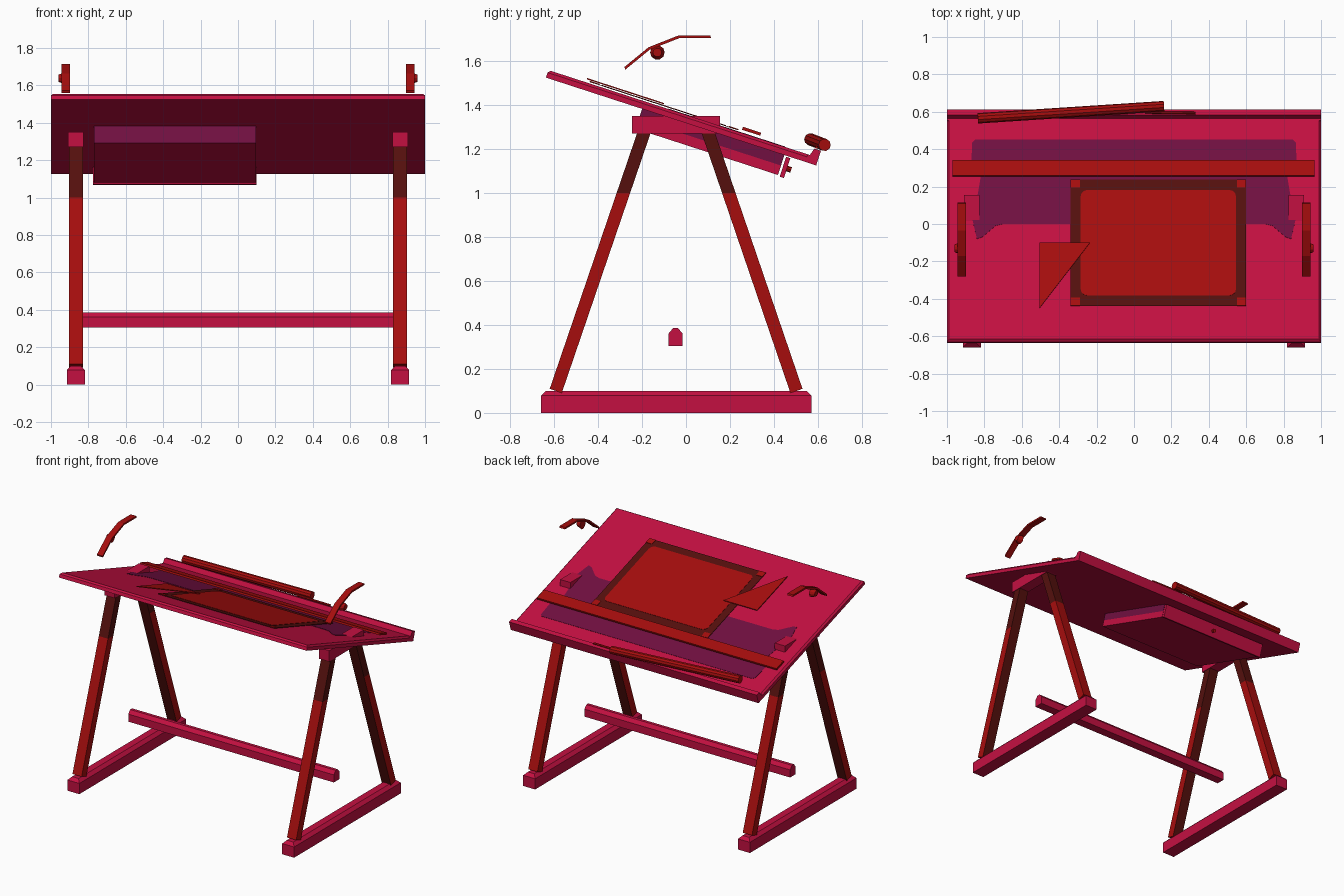
import bpy, bmesh, math
from mathutils import Matrix, Vector

default = bpy.data.objects.get("Cube")
if default:
    bpy.data.objects.remove(default)


def material(name, rgb):
    m = bpy.data.materials.new(name)
    m.use_nodes = True
    m.diffuse_color = (*rgb, 1)
    node = next(n for n in m.node_tree.nodes if n.type == "BSDF_PRINCIPLED")
    node.inputs["Base Color"].default_value = (*rgb, 1)
    node.inputs["Roughness"].default_value = 0.8
    return m


CRIMSON = material("crimson", (0.55, 0.005, 0.053))
RED = material("red", (0.38, 0.004, 0.004))
PURPLE = material("purple", (0.165, 0.005, 0.052))
BROWN = material("dark brown", (0.09, 0.005, 0.004))

# Frame of the tilted board: origin on its high front lower edge, y runs down the slope
TILT = Matrix.Translation((0, -0.637, 1.524)) @ Matrix.Rotation(math.radians(-18), 4, "X")
FLAT = Matrix.Identity(4)


def finish(name, bm, mats, matrix=FLAT, rule=None):
    bmesh.ops.recalc_face_normals(bm, faces=bm.faces)
    bm.normal_update()
    if rule:
        for f in bm.faces:
            f.material_index = rule(f.calc_center_median(), f.normal)
    me = bpy.data.meshes.new(name)
    bm.to_mesh(me)
    bm.free()
    for m in mats:
        me.materials.append(m)
    ob = bpy.data.objects.new(name, me)
    ob.matrix_world = matrix
    bpy.context.collection.objects.link(ob)
    return ob


def box(name, x, y, z, mats, matrix=FLAT, chamfer=0, cut=None, rule=None):
    """Box from ranges, with optional chamfered top edges and a level cut."""
    bm = bmesh.new()
    bmesh.ops.create_cube(bm, size=1)
    for v in bm.verts:
        v.co = [r[0] + (c + 0.5) * (r[1] - r[0]) for r, c in zip((x, y, z), v.co)]
    if chamfer:
        top = [e for e in bm.edges if all(v.co.z > z[1] - 1e-5 for v in e.verts)]
        bmesh.ops.bevel(bm, geom=top, offset=chamfer, segments=1, affect="EDGES")
    if cut is not None:
        bmesh.ops.bisect_plane(bm, geom=bm.verts[:] + bm.edges[:] + bm.faces[:],
                               plane_co=(0, 0, cut), plane_no=(0, 0, 1))
    return finish(name, bm, mats, matrix, rule)


def prism(name, pts, lo, hi, mats, matrix=FLAT, along="z", cut=None, rule=None):
    """Outline extruded along z (points x, y) or along x (points y, z)."""
    bm = bmesh.new()
    place = (lambda p, h: (p[0], p[1], h)) if along == "z" else (lambda p, h: (h, p[0], p[1]))
    a, b = ([bm.verts.new(place(p, h)) for p in pts] for h in (lo, hi))
    bm.faces.new(a)
    bm.faces.new(b)
    for i in range(len(pts)):
        j = (i + 1) % len(pts)
        bm.faces.new((a[i], a[j], b[j], b[i]))
    if cut is not None:
        bmesh.ops.bisect_plane(bm, geom=bm.verts[:] + bm.edges[:] + bm.faces[:],
                               plane_co=(0, 0, cut), plane_no=(0, 0, 1))
    return finish(name, bm, mats, matrix, rule)


def rod(name, a, b, r, mat, sides=10, r2=None, matrix=FLAT):
    a, b = Vector(a), Vector(b)
    bm = bmesh.new()
    bmesh.ops.create_cone(bm, cap_ends=True, segments=sides, radius1=r,
                          radius2=r if r2 is None else r2, depth=(b - a).length)
    turn = Vector((0, 0, 1)).rotation_difference(b - a).to_matrix().to_4x4()
    bm.transform(Matrix.Translation((a + b) / 2) @ turn)
    return finish(name, bm, [mat], matrix)


def rounded(x0, x1, y0, y1, r, n=4):
    pts = []
    for k, (cx, cy) in enumerate(((x1 - r, y1 - r), (x0 + r, y1 - r), (x0 + r, y0 + r), (x1 - r, y0 + r))):
        for i in range(n + 1):
            t = math.pi / 2 * (k + i / n)
            pts.append((cx + r * math.cos(t), cy + r * math.sin(t)))
    return pts


def slope(y):
    """Distance down the board top for a plan position y."""
    return (y + 0.637 - 0.011) / 0.951


# Trestles: foot, two leaning legs, head block and curved arm on each side
for s, side in ((1, "left"), (-1, "right")):
    def span(a, b):
        return tuple(sorted((s * a, s * b)))

    box(f"{side}_foot", span(0.819, 0.915), (-0.66, 0.57), (0, 0.1), [CRIMSON], chamfer=0.022)
    box(f"{side}_head_block", span(0.825, 0.908), (-0.245, 0.155), (1.27, 1.35), [CRIMSON])

    for d, end in ((-1, "front"), (1, "back")):
        low = Vector((-0.045 + d * 0.547, 0.1))
        high = Vector((-0.045 + d * 0.142, 1.285))
        axis = (high - low).normalized()
        across = Vector((axis.y, -axis.x)) * 0.029
        outline = [low - across, low + across, high + across, high - across]
        prism(f"{side}_{end}_leg", outline, *span(0.829, 0.903), [RED, BROWN], along="x", cut=1.0,
              rule=lambda c, n, d=d: int(c.z > 1.0 or n.y * d < -0.5))

    path = [Vector(p) for p in ((-0.28, 1.572), (-0.17, 1.662), (-0.035, 1.715), (0.11, 1.715))]
    drop = Vector((0.004, -0.012))
    prism(f"{side}_arm", path + [p + drop for p in reversed(path)], *span(0.897, 0.943), [RED], along="x")
    rod(f"{side}_arm_knob", (s * 0.925, -0.13, 1.638), (s * 0.961, -0.13, 1.638), 0.033, RED, r2=0.02)

# Stretcher between the trestles
prism("stretcher", [(-0.08, 0.305), (-0.015, 0.305), (-0.015, 0.36), (-0.036, 0.385),
                    (-0.059, 0.385), (-0.08, 0.36)], -0.83, 0.83, [CRIMSON], along="x")

# Tilted board with its stop lip
box("board", (-1, 1), (0, 1.26), (0, 0.036), [CRIMSON], TILT, chamfer=0.012)
prism("board_lip", [(1.24, 0), (1.292, 0), (1.292, 0.07), (1.26, 0.07), (1.25, 0.036), (1.24, 0.036)],
      -1, 1, [CRIMSON], TILT, along="x")

# Purple patch painted on the board
half = [(0.85, 0.45), (0.865, 0.435), (0.87, 0.32), (0.82, 0.25), (0.835, 0.16), (0.87, 0.05),
        (0.84, -0.08), (0.81, -0.07), (0.74, -0.01), (0.7, 0.0)]
patch = [(x, slope(y)) for x, y in half + [(-x, y) for x, y in reversed(half)]]
prism("board_patch", patch, 0.036, 0.038, [PURPLE], TILT)

# Drawing sheet: dark border, red middle and taped corners
y0, y1 = slope(-0.44), slope(0.235)
box("sheet_border", (-0.34, 0.60), (y0, y1), (0.042, 0.045), [BROWN], TILT)
prism("sheet_middle", rounded(-0.285, 0.545, slope(-0.385), slope(0.178), 0.035), 0.045, 0.047, [RED], TILT)
for i, x in enumerate((-0.34, 0.55)):
    for j, y in enumerate((y0, y1 - 0.045)):
        box(f"sheet_tape_{i}{j}", (x, x + 0.05), (y, y + 0.045), (0.045, 0.048), [RED], TILT)

# Set square and sliding rule
prism("set_square", [(-0.505, slope(-0.105)), (-0.235, slope(-0.105)), (-0.505, slope(-0.455))],
      0.05, 0.056, [RED], TILT)
box("sliding_rule", (-0.97, 0.965), (slope(0.25), slope(0.333)), (0.05, 0.064), [RED], TILT)

# Paper roll and pencil resting on the lip
rod("paper_roll", (-0.835, 0.565, 1.243), (0.16, 0.63, 1.218), 0.028, RED)
rod("pencil", (0.06, 0.597, 1.207), (0.33, 0.593, 1.207), 0.007, RED, sides=6)

# Drawer hung under the board
box("drawer_body", (-0.77, 0.095), (0.46, 1.14), (-0.095, 0), [CRIMSON, PURPLE], TILT, cut=-0.05,
    rule=lambda c, n: int(abs(n.z) < 0.5 and (c.z > -0.05 or n.y < -0.5)))
box("drawer_front", (-0.775, 0.1), (1.15, 1.17), (-0.1, -0.005), [CRIMSON], TILT)
rod("drawer_knob", (-0.335, 1.165, -0.055), (-0.335, 1.19, -0.055), 0.013, RED, matrix=TILT, sides=8)
